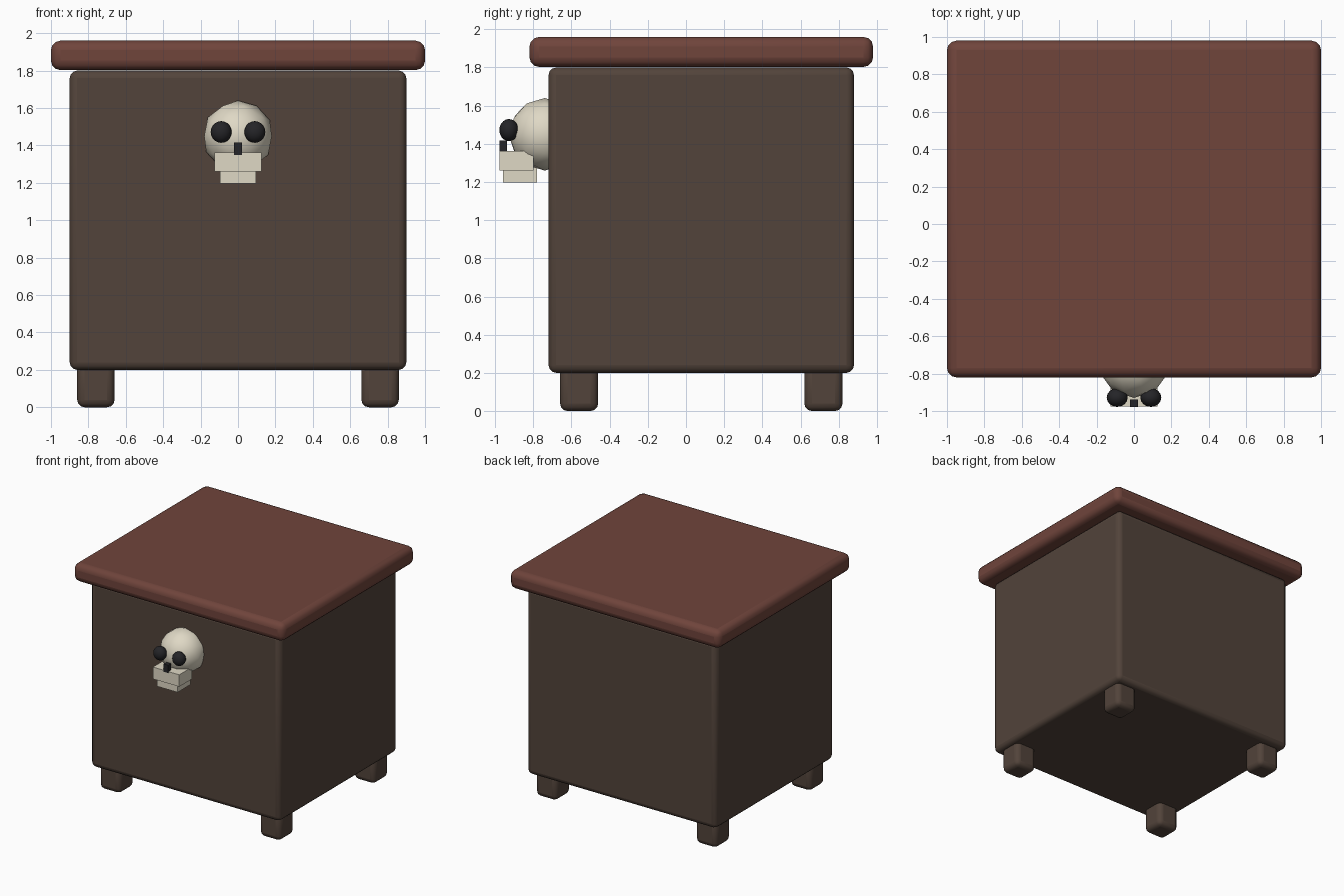
import bpy, math

if "Cube" in bpy.data.objects:
    bpy.data.objects.remove(bpy.data.objects["Cube"])


def material(name, rgb):
    m = bpy.data.materials.new(name)
    m.diffuse_color = (*rgb, 1)
    m.use_nodes = True
    m.node_tree.nodes["Principled BSDF"].inputs["Base Color"].default_value = m.diffuse_color
    return m


WOOD = material("dark_wood", (0.085, 0.057, 0.043))
LID = material("red_wood", (0.16, 0.058, 0.044))
BONE = material("bone", (0.74, 0.69, 0.56))
DARK = material("socket_dark", (0.018, 0.018, 0.021))


def box(name, x, y, z, mat, bevel=0.0, segments=3):
    """Box from (min, max) ranges, optionally with rounded edges."""
    centre = [(r[0] + r[1]) / 2 for r in (x, y, z)]
    bpy.ops.mesh.primitive_cube_add(size=1, location=centre)
    ob = bpy.context.object
    ob.name = name
    ob.scale = [r[1] - r[0] for r in (x, y, z)]
    bpy.ops.object.transform_apply(location=False, rotation=False, scale=True)
    ob.data.materials.append(mat)
    if bevel:
        mod = ob.modifiers.new("rounded_edges", 'BEVEL')
        mod.width = bevel
        mod.segments = segments
        bpy.ops.object.shade_smooth_by_angle(angle=math.radians(40))
    return ob


# Cabinet body and overhanging lid
box("body", (-0.9, 0.9), (-0.72, 0.88), (0.2, 1.8), WOOD, 0.04)
box("lid", (-1, 1), (-0.82, 0.98), (1.803, 1.96), LID, 0.05)

# Four stubby feet, tops sunk into the body
for row, y in (("front", -0.56), ("back", 0.72)):
    for side, x in (("left", -0.76), ("right", 0.76)):
        box(f"{row}_{side}_foot", (x - 0.1, x + 0.1), (y - 0.1, y + 0.1),
            (0, 0.25), WOOD, 0.04)

# Skull ornament: low-poly cranium half sunk into the front
bpy.ops.mesh.primitive_ico_sphere_add(subdivisions=2, radius=0.19,
                                      location=(0, -0.74, 1.45))
cranium = bpy.context.object
cranium.name = "cranium"
cranium.data.materials.append(BONE)
bpy.ops.object.shade_smooth()

# Eye sockets
for side, x in (("left", -0.09), ("right", 0.09)):
    bpy.ops.mesh.primitive_uv_sphere_add(segments=16, ring_count=10, radius=1,
                                         location=(x, -0.928, 1.472))
    eye = bpy.context.object
    eye.name = f"{side}_eye_socket"
    eye.scale = (0.056, 0.05, 0.058)
    eye.data.materials.append(DARK)
    bpy.ops.object.shade_smooth()

# Nose hole and the two jaw blocks
box("nose_hole", (-0.022, 0.022), (-0.978, -0.938), (1.35, 1.417), DARK)
box("upper_jaw", (-0.125, 0.125), (-0.976, -0.8), (1.26, 1.362), BONE)
box("lower_jaw", (-0.097, 0.097), (-0.958, -0.78), (1.197, 1.277), BONE)
